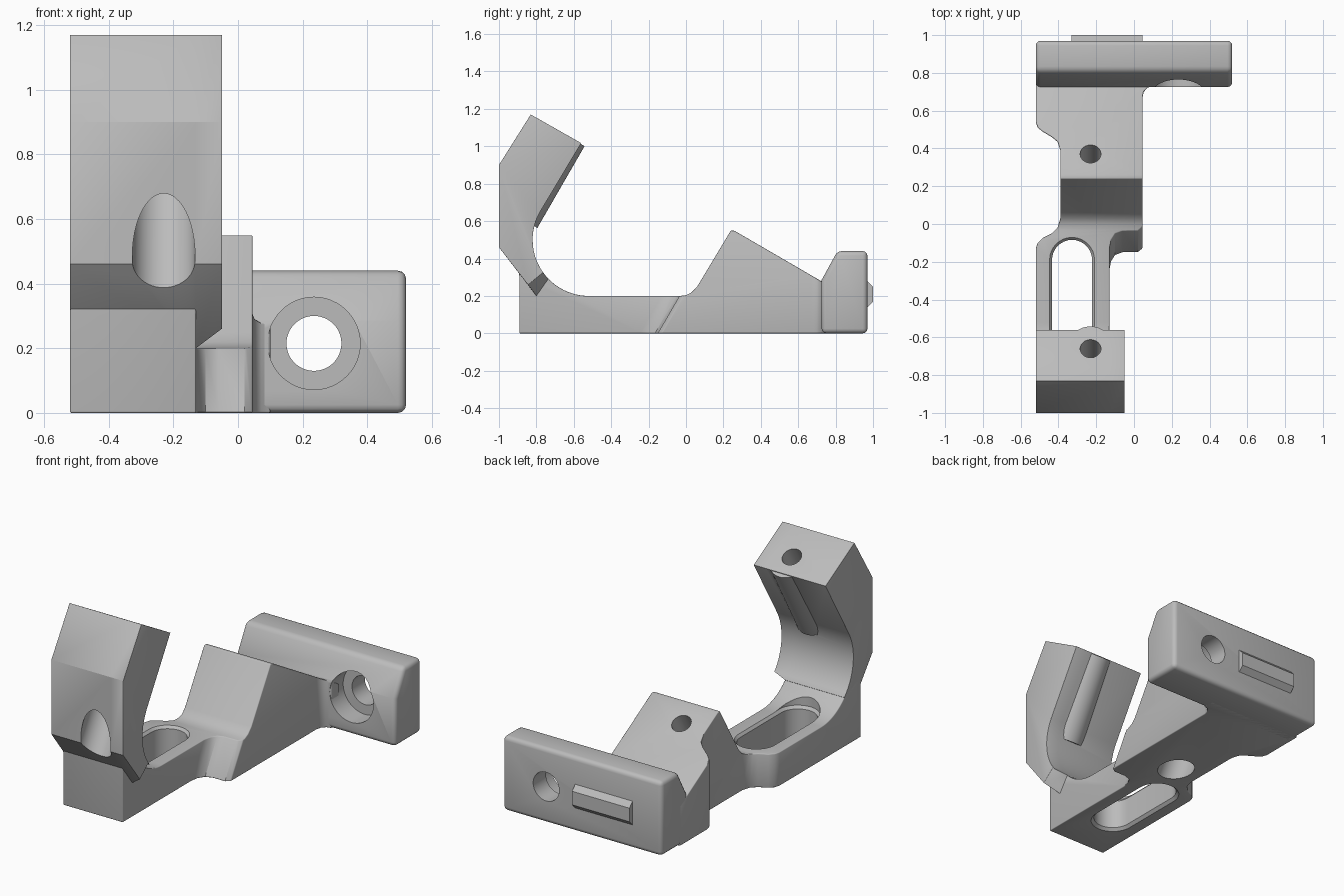
import bpy, bmesh
from math import sin, cos, radians, pi
from mathutils import Vector, Matrix

if "Cube" in bpy.data.objects:
    bpy.data.objects.remove(bpy.data.objects["Cube"])

grey = bpy.data.materials.new("plain grey")
grey.use_nodes = True
grey.diffuse_color = (0.5, 0.5, 0.5, 1)
grey.node_tree.nodes["Principled BSDF"].inputs["Base Color"].default_value = (0.5, 0.5, 0.5, 1)


def finish(name, bm):
    bmesh.ops.recalc_face_normals(bm, faces=bm.faces)
    mesh = bpy.data.meshes.new(name)
    bm.to_mesh(mesh)
    bm.free()
    mesh.materials.append(grey)
    ob = bpy.data.objects.new(name, mesh)
    bpy.context.collection.objects.link(ob)
    return ob


def loft(name, sections):
    """Solid skinned through closed sections with equal point counts."""
    bm = bmesh.new()
    rings = [[bm.verts.new(p) for p in s] for s in sections]
    n = len(rings[0])
    for a, b in zip(rings, rings[1:]):
        for i in range(n):
            j = (i + 1) % n
            bm.faces.new((a[i], a[j], b[j], b[i]))
    bm.faces.new(rings[0])
    bm.faces.new(rings[-1])
    return finish(name, bm)


def side_prism(name, profile, x0, x1):
    return loft(name, [[(x, y, z) for y, z in profile] for x in (x0, x1)])


def rod(name, start, direction, t0, t1, radius):
    """Cylinder along a direction, between two distances from a start point."""
    d = Vector(direction).normalized()
    bm = bmesh.new()
    m = Matrix.Translation(Vector(start) + d * (t0 + t1) / 2) @ d.to_track_quat('Z', 'Y').to_matrix().to_4x4()
    bmesh.ops.create_cone(bm, cap_ends=True, segments=48, radius1=radius,
                          radius2=radius, depth=t1 - t0, matrix=m)
    return finish(name, bm)


def bake(ob):
    bpy.context.view_layer.update()
    ev = ob.evaluated_get(bpy.context.evaluated_depsgraph_get())
    mesh = bpy.data.meshes.new_from_object(ev)
    ob.modifiers.clear()
    ob.data = mesh


def boolean(ob, other, op):
    m = ob.modifiers.new(op, 'BOOLEAN')
    m.operation, m.object, m.solver = op, other, 'EXACT'
    bake(ob)
    bpy.data.objects.remove(other)


def bevel(ob, width):
    m = ob.modifiers.new("bevel", 'BEVEL')
    m.width, m.segments, m.limit_method, m.angle_limit = width, 3, 'ANGLE', radians(38)
    bake(ob)


def arc(cy, cz, r, a0, a1, n):
    return [(cy + r * cos(radians(a0 + (a1 - a0) * i / n)),
             cz + r * sin(radians(a0 + (a1 - a0) * i / n))) for i in range(n + 1)]


SLANT = (0, -0.5, -3 ** 0.5 / 2)
HOLE_X = -0.23

# Base: side profile trimmed by the plan outline
profile = [(-0.89, 0), (-0.89, 0.3), (-0.9, 0.36), (-0.84, 0.34)]
profile += arc(-0.52, 0.5, 0.3, 225, 270, 10)
profile += [(-0.03, 0.2), (0.0, 0.204), (0.03, 0.219), (0.06, 0.25),
            (0.24, 0.55), (0.26, 0.548), (0.73, 0.275), (0.8, 0.235), (0.8, 0)]
base = side_prism("base", profile, -0.8, 0.3)

# Plan outline; the shoulder part leans forward towards the floor
left_edge = [(-0.52, 0.85), (-0.52, 0.54), (-0.51, 0.51), (-0.485, 0.49), (-0.435, 0.46),
             (-0.405, 0.435), (-0.39, 0.39), (-0.39, 0.03), (-0.405, -0.02),
             (-0.435, -0.05), (-0.485, -0.075), (-0.51, -0.1), (-0.52, -0.13), (-0.52, -1.1)]
shoulder = [(-0.13, -0.13), (-0.122, -0.085), (-0.1, -0.05), (-0.06, -0.035),
            (0.02, -0.035), (0.045, -0.015)]
plate_fillet = [(0.045, 0.67), (0.052, 0.7), (0.072, 0.722), (0.1, 0.73), (0.1, 0.85)]


def plan(z):
    lean = (z - 0.2) * 0.58
    return [(x, y, z) for x, y in left_edge + [(-0.13, -1.1)]] + \
           [(x, y + lean, z) for x, y in shoulder] + [(x, y, z) for x, y in plate_fillet]


boolean(base, loft("plan_cutter", [plan(-0.1), plan(0.7)]), 'INTERSECT')
bevel(base, 0.018)


# Slot with eased rims
def slot(z, r):
    back = [(-0.328 + r * cos(pi * i / 16), -0.19 + r * sin(pi * i / 16), z) for i in range(17)]
    front = [(-0.328 - r * cos(pi * i / 16), -0.575 - r * sin(pi * i / 16), z) for i in range(17)]
    return back + front


boolean(base, loft("slot_cutter", [slot(z, r) for z, r in
        ((-0.05, 0.122), (0, 0.122), (0.016, 0.106), (0.185, 0.106), (0.201, 0.12), (0.5, 0.12))]),
        'DIFFERENCE')

# Slanted screw hole through the ramp
ramp_top = (HOLE_X, 0.37, 0.482)
boolean(base, rod("ramp_hole", ramp_top, SLANT, -0.1, 0.45, 0.055), 'DIFFERENCE')
boolean(base, rod("ramp_head", ramp_top, SLANT, 0.32, 0.75, 0.097), 'DIFFERENCE')

# Upright hooked arm, with its overhanging tip cut back at the free side
curve = arc(-0.52, 0.5, 0.3, 150, 224, 14)


def arm_section(x, tip, end):
    pts = [tip, (-1, 0.46), (-1, 0.9), (-0.83, 1.17), (-0.56, 1.017)] + curve[:-1] + [end]
    return [(x, y, z) for y, z in pts]


arm = loft("arm", [arm_section(-0.52, (-0.8, 0.2), curve[-1]),
                   arm_section(-0.13, (-0.8, 0.2), curve[-1]),
                   arm_section(-0.05, (-0.845, 0.26), (-0.765, 0.325))])
bevel(arm, 0.025)

# Rib thickening the arm around its screw hole
arm_top = (HOLE_X, -0.66, 1.074)
rib_top = (HOLE_X, -0.635, 1.06)
boolean(arm, rod("rib", rib_top, SLANT, 0.005, 0.51, 0.11), 'UNION')
boolean(arm, rod("arm_hole", arm_top, SLANT, -0.1, 0.5, 0.055), 'DIFFERENCE')
boolean(arm, rod("arm_head", arm_top, SLANT, 0.4, 1.0, 0.097), 'DIFFERENCE')

# Back plate with a counterbored hole
plate = side_prism("back_plate", [(0.725, 0), (0.725, 0.285), (0.81, 0.44), (0.97, 0.44), (0.97, 0)],
                   -0.52, 0.52)
bevel(plate, 0.025)
bore = (0.235, 0, 0.215)
boolean(plate, rod("plate_hole", bore, (0, 1, 0), 0.6, 1.1, 0.085), 'DIFFERENCE')
boolean(plate, rod("plate_counterbore", bore, (0, 1, 0), 0.6, 0.85, 0.143), 'DIFFERENCE')

# Locating key on the rear of the plate
key = side_prism("rear_key", [(0.95, 0.28), (0.97, 0.28), (1, 0.25), (1, 0.17), (0.97, 0.14), (0.95, 0.14)],
                 -0.33, 0.045)

bpy.ops.object.select_all(action='DESELECT')
for ob in (base, arm, plate, key):
    ob.select_set(True)
    bpy.context.view_layer.objects.active = ob
bpy.ops.object.shade_smooth_by_angle(angle=radians(32))
